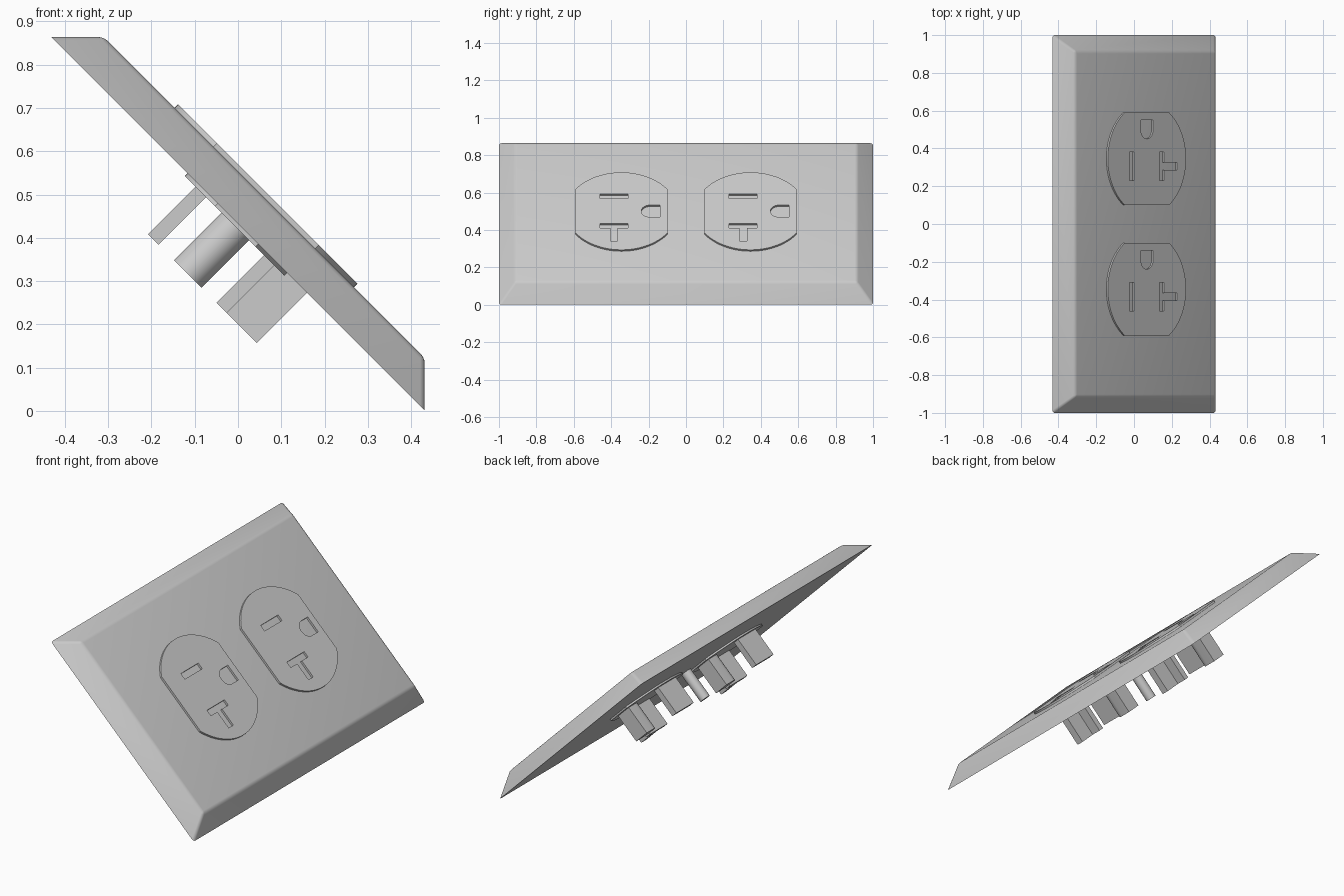
import bpy, bmesh
from math import radians, sin, cos, asin, pi
from mathutils import Matrix

cube = bpy.data.objects.get("Cube")
if cube:
    bpy.data.objects.remove(cube, do_unlink=True)

GREY = (0.6, 0.6, 0.6, 1)
mat = bpy.data.materials.new("light grey plastic")
mat.use_nodes = True
mat.diffuse_color = GREY
mat.node_tree.nodes["Principled BSDF"].inputs["Base Color"].default_value = GREY

# Everything is designed flat (z = outward) and then leaned back 45 degrees
LEAN = Matrix.Translation((0, 0, 0.4325)) @ Matrix.Rotation(radians(45), 4, 'Y')
FACE = 0.086     # height of the plate's front
RIM = 0.097      # height of the raised outlet faces
BACK = -0.164    # depth of the rear sleeves


def finish(name, bm):
    bmesh.ops.remove_doubles(bm, verts=bm.verts, dist=0.0001)
    bmesh.ops.recalc_face_normals(bm, faces=bm.faces)
    bm.transform(LEAN)
    mesh = bpy.data.meshes.new(name)
    bm.to_mesh(mesh)
    bm.free()
    mesh.materials.append(mat)
    obj = bpy.data.objects.new(name, mesh)
    bpy.context.collection.objects.link(obj)
    bpy.ops.object.select_all(action='DESELECT')
    obj.select_set(True)
    bpy.context.view_layer.objects.active = obj
    bpy.ops.object.shade_smooth_by_angle(angle=radians(30))
    return obj


def slab(name, outlines, bottom, top, y):
    """Extrude a flat outline; further outlines become holes."""
    curve = bpy.data.curves.new(name + " outline", 'CURVE')
    curve.dimensions = '2D'
    curve.fill_mode = 'BOTH'
    curve.extrude = (top - bottom) / 2
    for pts in outlines:
        spline = curve.splines.new('POLY')
        spline.points.add(len(pts) - 1)
        for p, (a, b) in zip(spline.points, pts):
            p.co = (a, b, 0, 1)
        spline.use_cyclic_u = True
    helper = bpy.data.objects.new("outline helper", curve)
    bpy.context.collection.objects.link(helper)
    bpy.context.view_layer.update()
    mesh = bpy.data.meshes.new_from_object(
        helper.evaluated_get(bpy.context.evaluated_depsgraph_get()))
    bm = bmesh.new()
    bm.from_mesh(mesh)
    bpy.data.objects.remove(helper)
    bpy.data.curves.remove(curve)
    bpy.data.meshes.remove(mesh)
    bm.transform(Matrix.Translation((0, y, (top + bottom) / 2)))
    return finish(name, bm)


def barrel(reach, radius, half, steps=24):
    """Two opposed arcs joined by straight ends."""
    a = asin(half / radius)
    arc = [(reach - radius + radius * cos(t), radius * sin(t))
           for t in (-a + 2 * a * i / steps for i in range(steps + 1))]
    return arc + [(-x, -y) for x, y in arc]


def box(x0, x1, y0, y1):
    return [(x0, y0), (x1, y0), (x1, y1), (x0, y1)]


# Cover plate with sloped sides
W, L = 0.61, 1.0
bm = bmesh.new()
back = [bm.verts.new((x, y, 0)) for x, y in box(-W, W, -L, L)]
front = [bm.verts.new((x, y, FACE))
         for x, y in box(-W + FACE, W - FACE, -L + FACE, L - FACE)]
bm.faces.new(back[::-1])
bm.faces.new(front)
for i in range(4):
    j = (i + 1) % 4
    bm.faces.new((back[i], back[j], front[j], front[i]))
edges = [e for e in bm.edges if max(v.co.z for v in e.verts) > 0.01]
bmesh.ops.bevel(bm, geom=edges, offset=0.012, segments=3, profile=0.5,
                affect='EDGES', clamp_overlap=True)
finish("cover_plate", bm)

# Openings of one outlet, relative to its centre
straight_slot = box(-0.13, -0.096, -0.115, 0.035)
tee_slot = [(0.094, -0.115), (0.127, -0.115), (0.127, -0.06), (0.225, -0.06),
            (0.225, -0.02), (0.127, -0.02), (0.127, 0.035), (0.094, 0.035)]
ground_slot = [(0.045 * cos(t), 0.151 + 0.045 * sin(t))
               for t in (pi + pi * i / 16 for i in range(17))]
ground_slot += [(0.045, 0.205), (-0.045, 0.205)]
openings = {"straight_slot": straight_slot, "tee_slot": tee_slot,
            "ground_slot": ground_slot}

# Two outlets: raised face with openings, rear pad and rear sleeves
for side, y in (("upper", 0.345), ("lower", -0.345)):
    slab(side + "_outlet_face", [barrel(0.293, 0.3, 0.245)] + list(openings.values()),
         FACE, RIM, y)
    slab(side + "_rear_pad", [barrel(0.165, 0.353, 0.245)], -0.009, 0.004, y)
    for name, pts in openings.items():
        slab(side + "_" + name + "_sleeve", [pts], BACK, 0.004, y)

# Screw post in the middle of the back
post = [(0.028 * cos(2 * pi * i / 24), 0.028 * sin(2 * pi * i / 24)) for i in range(24)]
slab("screw_post", [post], BACK, 0.004, 0)
